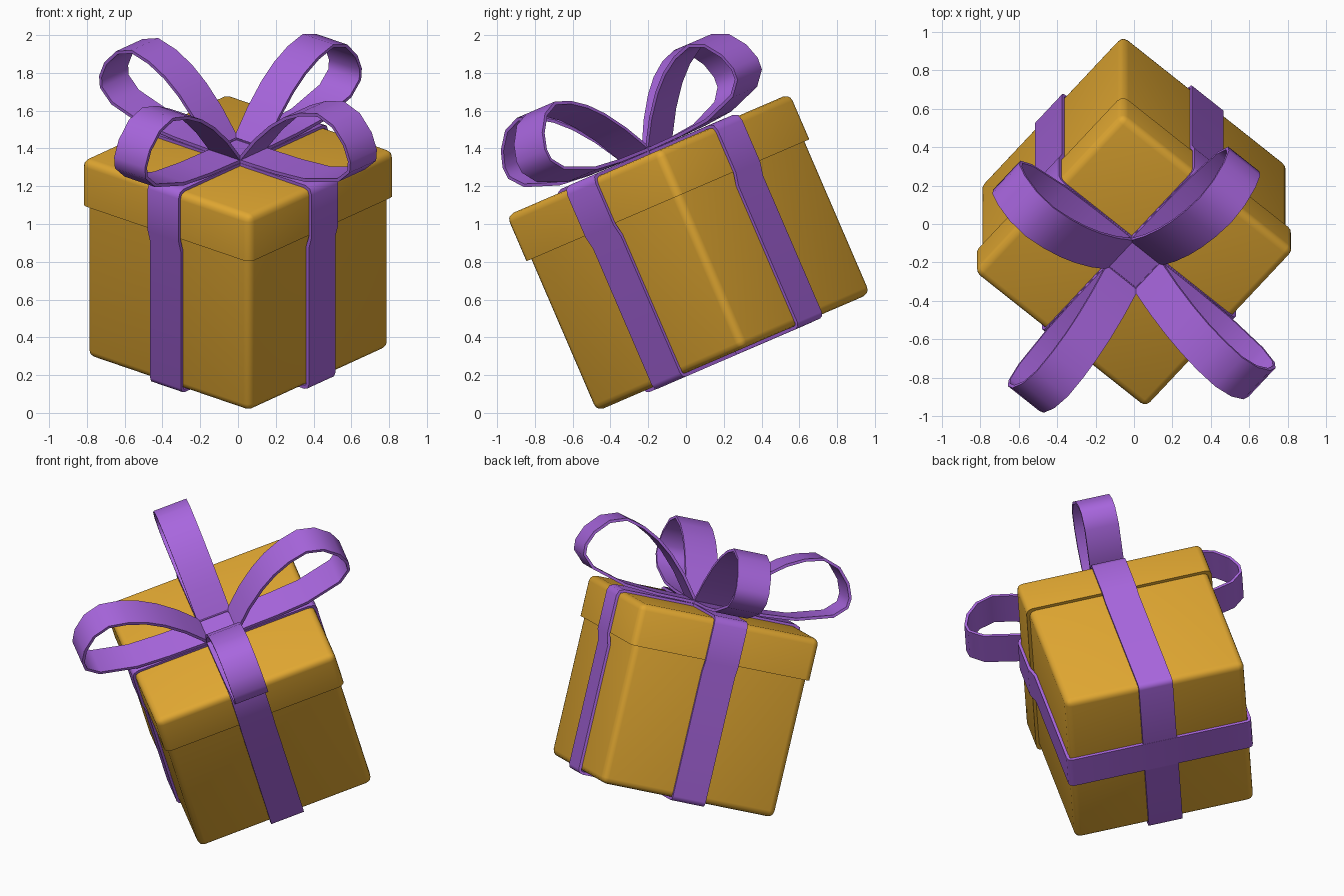
import bpy, bmesh, math
from mathutils import Matrix, Vector

if "Cube" in bpy.data.objects:
    bpy.data.objects.remove(bpy.data.objects["Cube"])

# Whole gift is tilted towards the front and turned on its corner
TILT = (Matrix.Translation((0, 0.251, 0.32)) @ Matrix.Rotation(math.radians(23.3), 4, 'X')
        @ Matrix.Rotation(math.radians(49.2), 4, 'Z'))


def material(name, rgb):
    m = bpy.data.materials.new(name)
    m.diffuse_color = (*rgb, 1)
    m.use_nodes = True
    m.node_tree.nodes["Principled BSDF"].inputs["Base Color"].default_value = m.diffuse_color
    return m


GOLD = material("gold_paper", (0.745, 0.386, 0.031))
PURPLE = material("purple_ribbon", (0.392, 0.133, 0.73))


def finish(bm, name, mat, angle, turn=0.0):
    bmesh.ops.recalc_face_normals(bm, faces=bm.faces[:])
    me = bpy.data.meshes.new(name)
    bm.to_mesh(me)
    bm.free()
    me.transform(TILT @ Matrix.Rotation(math.radians(turn), 4, 'Z'))
    me.materials.append(mat)
    ob = bpy.data.objects.new(name, me)
    bpy.context.collection.objects.link(ob)
    bpy.ops.object.select_all(action='DESELECT')
    ob.select_set(True)
    bpy.context.view_layer.objects.active = ob
    bpy.ops.object.shade_smooth_by_angle(angle=math.radians(angle))
    return ob


def rounded_box(name, half, z0, z1, sharp_z, r):
    """Box with rounded edges, except the rim lying at height sharp_z."""
    bm = bmesh.new()
    bmesh.ops.create_cube(bm, size=1)
    for v in bm.verts:
        v.co = Vector((v.co.x * 2 * half, v.co.y * 2 * half, z0 if v.co.z < 0 else z1))
    edges = [e for e in bm.edges if not all(abs(v.co.z - sharp_z) < 1e-4 for v in e.verts)]
    bmesh.ops.bevel(bm, geom=edges, offset=r, segments=3, profile=0.5, affect='EDGES')
    return finish(bm, name, GOLD, 50)


def strip(name, path, closed, turn, width=0.215, thick=0.018):
    """Thick ribbon that follows a path in the local x-z plane."""
    bm = bmesh.new()
    pts = [Vector(p) for p in path]
    n = len(pts)
    rings = []
    for i, p in enumerate(pts):
        a = pts[i - 1] if closed or i else p
        b = pts[(i + 1) % n] if closed or i < n - 1 else p
        d1 = (p - a).normalized() if p != a else (b - p).normalized()
        d2 = (b - p).normalized() if p != b else d1
        t = (d1 + d2).normalized()
        nrm = Vector((-t.y, t.x)) * thick / 2
        rings.append([bm.verts.new((p.x + s * nrm.x, y * width / 2, p.y + s * nrm.y))
                      for s, y in ((1, -1), (1, 1), (-1, 1), (-1, -1))])
    for i in range(n if closed else n - 1):
        A, B = rings[i], rings[(i + 1) % n]
        for k in range(4):
            bm.faces.new((A[k], A[(k + 1) % 4], B[(k + 1) % 4], B[k]))
    if not closed:
        bm.faces.new(rings[0])
        bm.faces.new(rings[-1])
    return finish(bm, name, PURPLE, 48, turn)


# Box body and overhanging lid
rounded_box("box_body", 0.57, 0, 1.0, 1.0, 0.04)
rounded_box("box_lid", 0.59, 0.877, 1.14, 0.877, 0.04)

# Two ribbon bands wrapping body and lid
half = [(0.555, -0.008), (0.572, -0.002), (0.578, 0.015), (0.578, 0.80), (0.598, 0.87),
        (0.598, 1.11), (0.588, 1.137), (0.562, 1.147)]
band = half + [(-x, z) for x, z in reversed(half)]
strip("ribbon_band_a", band, True, 0)
strip("ribbon_band_b", band, True, 90, thick=0.020)

# Four bow loops around the centre of the lid
loop = [(0.09, 0.026), (0.35, 0.030), (0.56, 0.045), (0.79, 0.11), (0.865, 0.18),
        (0.87, 0.24), (0.835, 0.325), (0.755, 0.41), (0.65, 0.445), (0.53, 0.415),
        (0.42, 0.36), (0.32, 0.285), (0.21, 0.175), (0.10, 0.035)]
loop = [(x, z + 1.14) for x, z in loop]
for k, side in enumerate(("back_right", "back_left", "front_left", "front_right")):
    strip("bow_loop_" + side, loop, False, 90 * k)

# Flat knot patch where the loops meet
strip("bow_knot", [(-0.107, 1.162), (0.107, 1.162)], False, 0)
